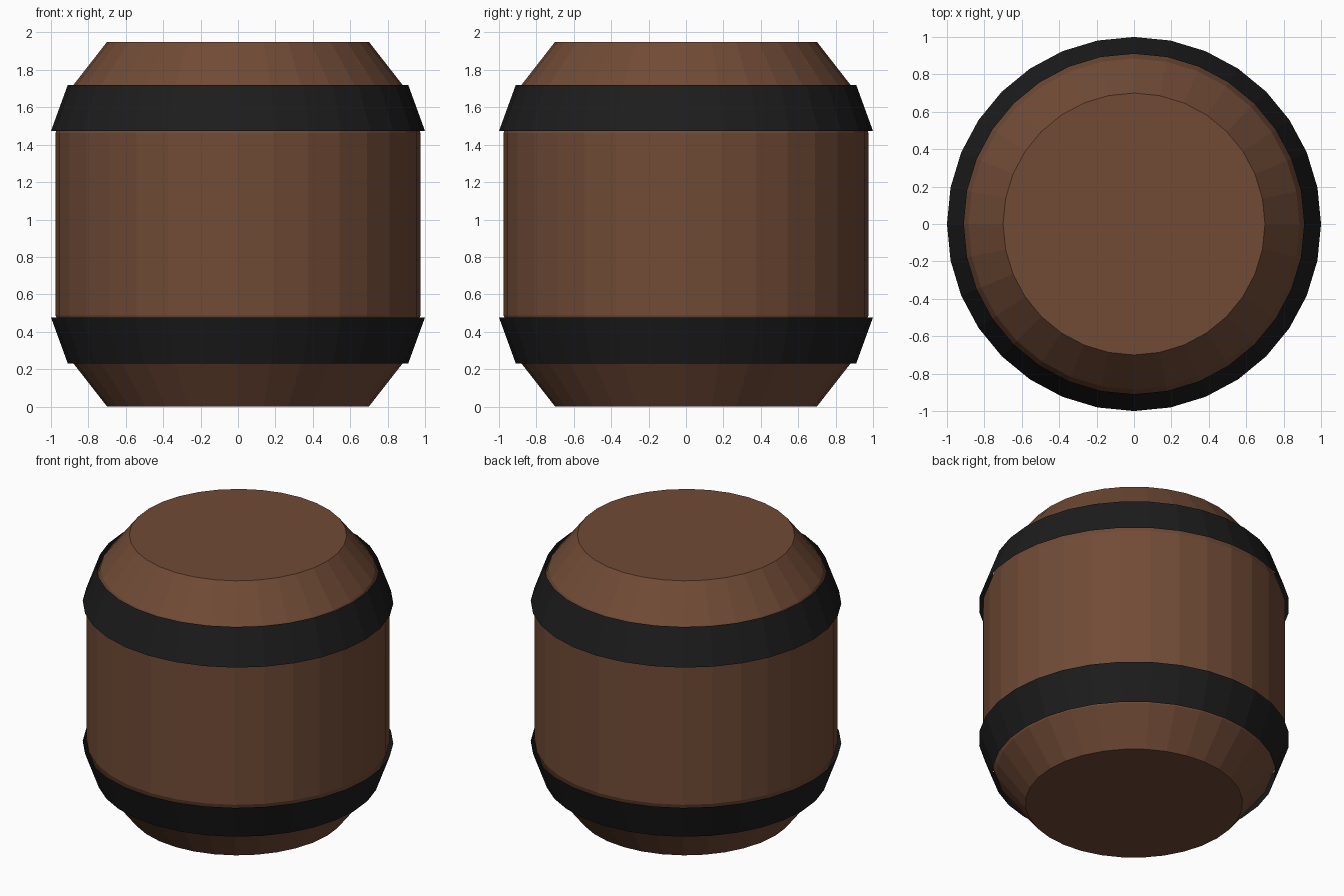
import bpy, bmesh, math

if "Cube" in bpy.data.objects:
    bpy.data.objects.remove(bpy.data.objects["Cube"])

SIDES = 32
HEIGHT = 1.95


def material(name, color):
    mat = bpy.data.materials.new(name)
    mat.diffuse_color = (*color, 1.0)
    mat.use_nodes = True
    mat.node_tree.nodes["Principled BSDF"].inputs["Base Color"].default_value = mat.diffuse_color
    return mat


def lathe(name, profile, mat, capped):
    """Revolve (radius, z) points, listed bottom to top, into flat facets."""
    bm = bmesh.new()
    rings = []
    for r, z in profile:
        angles = [2 * math.pi * i / SIDES for i in range(SIDES)]
        rings.append([bm.verts.new((r * math.cos(a), r * math.sin(a), z)) for a in angles])
    for low, high in zip(rings, rings[1:]):
        for i in range(SIDES):
            j = (i + 1) % SIDES
            bm.faces.new((low[i], low[j], high[j], high[i]))
    if capped:
        bm.faces.new(rings[0][::-1])
        bm.faces.new(rings[-1])
    mesh = bpy.data.meshes.new(name)
    bm.to_mesh(mesh)
    bm.free()
    mesh.materials.append(mat)
    obj = bpy.data.objects.new(name, mesh)
    bpy.context.collection.objects.link(obj)
    return obj


def flipped(profile):
    return [(r, HEIGHT - z) for r, z in reversed(profile)]


wood = material("wood", (0.165, 0.07, 0.037))
iron = material("iron", (0.012, 0.012, 0.012))

# Wooden body: symmetric about its mid height
half = [(0.70, 0.0), (0.885, 0.237), (0.975, 0.487)]
lathe("barrel_body", half + flipped(half), wood, True)

# Iron hoops: thin open bands standing just off the sloped staves
hoop = [(0.91, 0.23), (1.0, 0.477)]
lathe("lower_hoop", hoop, iron, False)
lathe("upper_hoop", flipped(hoop), iron, False)
